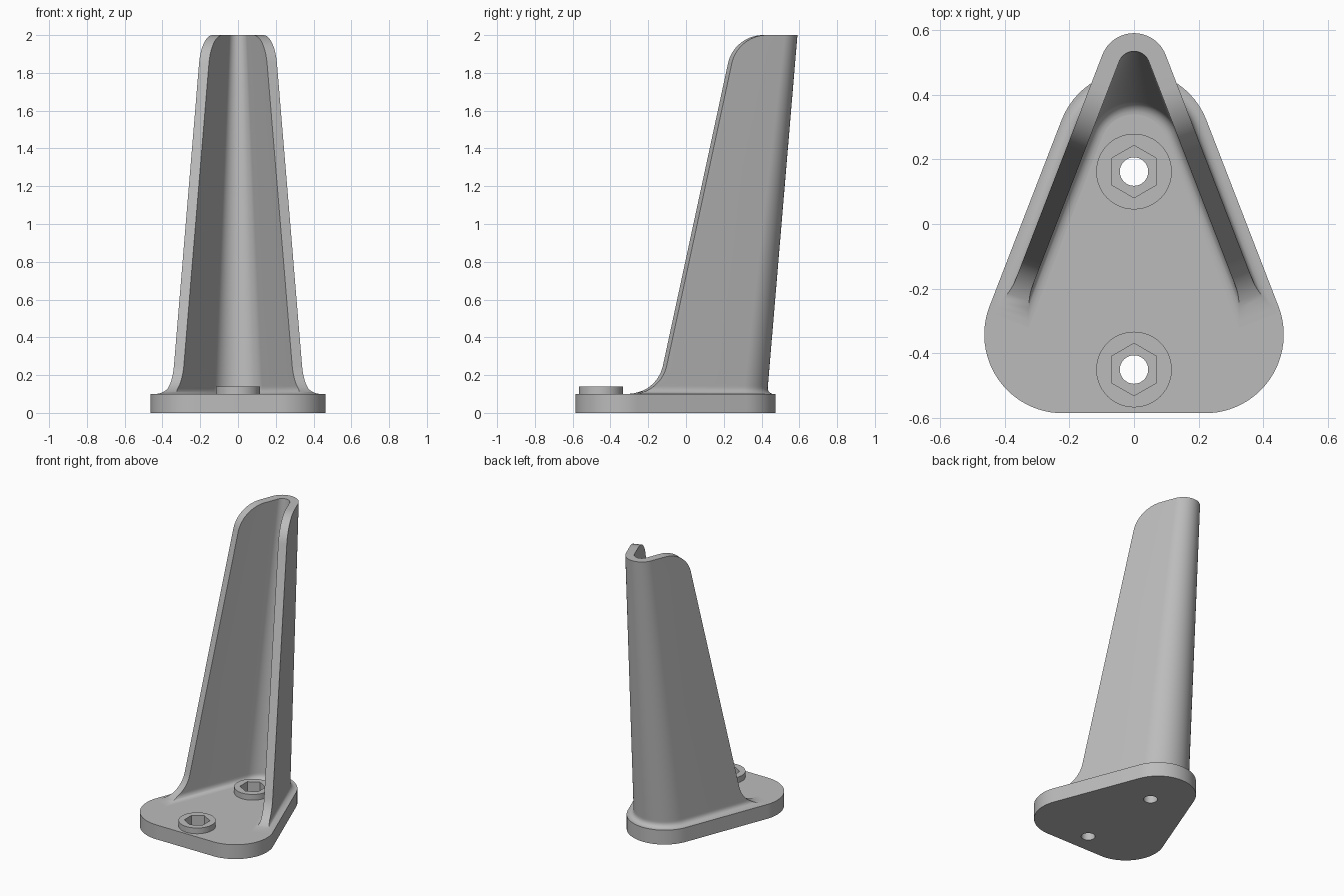
import bpy, bmesh
from math import sin, cos, pi, radians, sqrt, atan2
from mathutils import Vector

cube = bpy.data.objects.get("Cube")
if cube:
    bpy.data.objects.remove(cube, do_unlink=True)

grey = bpy.data.materials.new("plain_grey")
grey.use_nodes = True
grey.diffuse_color = (0.5, 0.5, 0.5, 1)
grey.node_tree.nodes["Principled BSDF"].inputs["Base Color"].default_value = (0.5, 0.5, 0.5, 1)

PLATE_TOP, HEIGHT = 0.1, 2.0
LEAN = atan2(0.36, 0.933)                    # direction the side walls face
NORMAL = Vector((cos(LEAN), sin(LEAN)))
ALONG = Vector((sin(LEAN), -cos(LEAN)))      # along a side wall, towards the front


def add_object(name, bm):
    bmesh.ops.recalc_face_normals(bm, faces=bm.faces[:])
    mesh = bpy.data.meshes.new(name)
    bm.to_mesh(mesh)
    bm.free()
    mesh.materials.append(grey)
    obj = bpy.data.objects.new(name, mesh)
    bpy.context.collection.objects.link(obj)
    return obj


def prism(name, outline, low, high):
    bm = bmesh.new()
    face = bm.faces.new([bm.verts.new((x, y, low)) for x, y in outline])
    top = bmesh.ops.extrude_face_region(bm, geom=[face])["geom"]
    verts = [v for v in top if isinstance(v, bmesh.types.BMVert)]
    bmesh.ops.translate(bm, verts=verts, vec=(0, 0, high - low))
    return add_object(name, bm)


def arc(cx, cy, r, start, end, steps):
    angles = [start + (end - start) * i / steps for i in range(steps + 1)]
    return [(cx + r * cos(a), cy + r * sin(a)) for a in angles]


def ring(cy, r, sides):
    return arc(0, cy, r, pi / 2, pi / 2 + 2 * pi, sides)[:-1]


def combine(target, tool, operation):
    mod = target.modifiers.new(operation, "BOOLEAN")
    mod.operation, mod.solver, mod.object = operation, "EXACT", tool
    bpy.context.view_layer.objects.active = target
    bpy.ops.object.modifier_apply(modifier=mod.name)
    bpy.data.objects.remove(tool, do_unlink=True)


def smooth(obj, angle):
    bpy.ops.object.select_all(action="DESELECT")
    obj.select_set(True)
    bpy.context.view_layer.objects.active = obj
    bpy.ops.object.shade_smooth_by_angle(angle=radians(angle))


# Base plate: three rounded corners
outline = (arc(0, 0.235, 0.24, LEAN, pi - LEAN, 24)
           + arc(-0.22, -0.342, 0.243, pi - LEAN, 1.5 * pi, 24)
           + arc(0.22, -0.342, 0.243, -pi / 2, LEAN, 24))
plate = prism("base_plate", outline, 0, PLATE_TOP)

# Screw bosses with hex sockets and through holes
for y in (0.162, -0.45):
    combine(plate, prism("boss", ring(y, 0.117, 48), 0.06, 0.14), "UNION")
    combine(plate, prism("socket", ring(y, 0.081, 6), 0.05, 0.3), "DIFFERENCE")
    combine(plate, prism("hole", ring(y, 0.044, 32), -0.1, 0.2), "DIFFERENCE")
smooth(plate, 25)

# Front edge of the upright as (y, z): curved foot, straight rise, rounded top
BEND, STEPS = 0.19, 14
TURN = atan2(1, 0.217)
turns = [TURN * i / STEPS for i in range(STEPS + 1)]
rows = [(-0.308 + BEND * sin(a), PLATE_TOP + BEND * (1 - cos(a))) for a in turns]
rows += [(0.408 - BEND * sin(a), HEIGHT - BEND * (1 - cos(a))) for a in reversed(turns)]

# Upright: V-shaped wall with vertical sides and a tapering rounded back
THICK, FILLET, ARC = 0.056, 0.035, 24
bm = bmesh.new()
grid = []
for front_y, z in rows:
    t = (z - PLATE_TOP) / (HEIGHT - PLATE_TOP)
    centre = Vector((0, 0.235 + 0.25 * t))
    outer = 0.195 - 0.25 * sin(LEAN) * t
    rise = max(0, FILLET - (z - PLATE_TOP))
    flare = FILLET - sqrt(FILLET ** 2 - rise ** 2)
    reach = (0.0805 - front_y) / cos(LEAN) + centre.y * cos(LEAN)
    loops = []
    for r in (outer + flare, outer - THICK - flare):
        end = centre + NORMAL * r + ALONG * reach
        curve = arc(0, centre.y, r, LEAN, pi - LEAN, ARC)
        points = [(end.x, end.y)] + curve + [(-end.x, end.y)]
        loops.append([bm.verts.new((x, y, z)) for x, y in points])
    grid.append(loops[0] + loops[1][::-1])

count = len(grid[0])
for low, high in zip(grid, grid[1:]):
    for i in range(count):
        j = (i + 1) % count
        bm.faces.new((low[i], low[j], high[j], high[i]))
for i in range(count // 2 - 1):              # flat top rim
    top = grid[-1]
    bm.faces.new((top[i], top[i + 1], top[count - 2 - i], top[count - 1 - i]))
upright = add_object("upright_wall", bm)
smooth(upright, 35)
